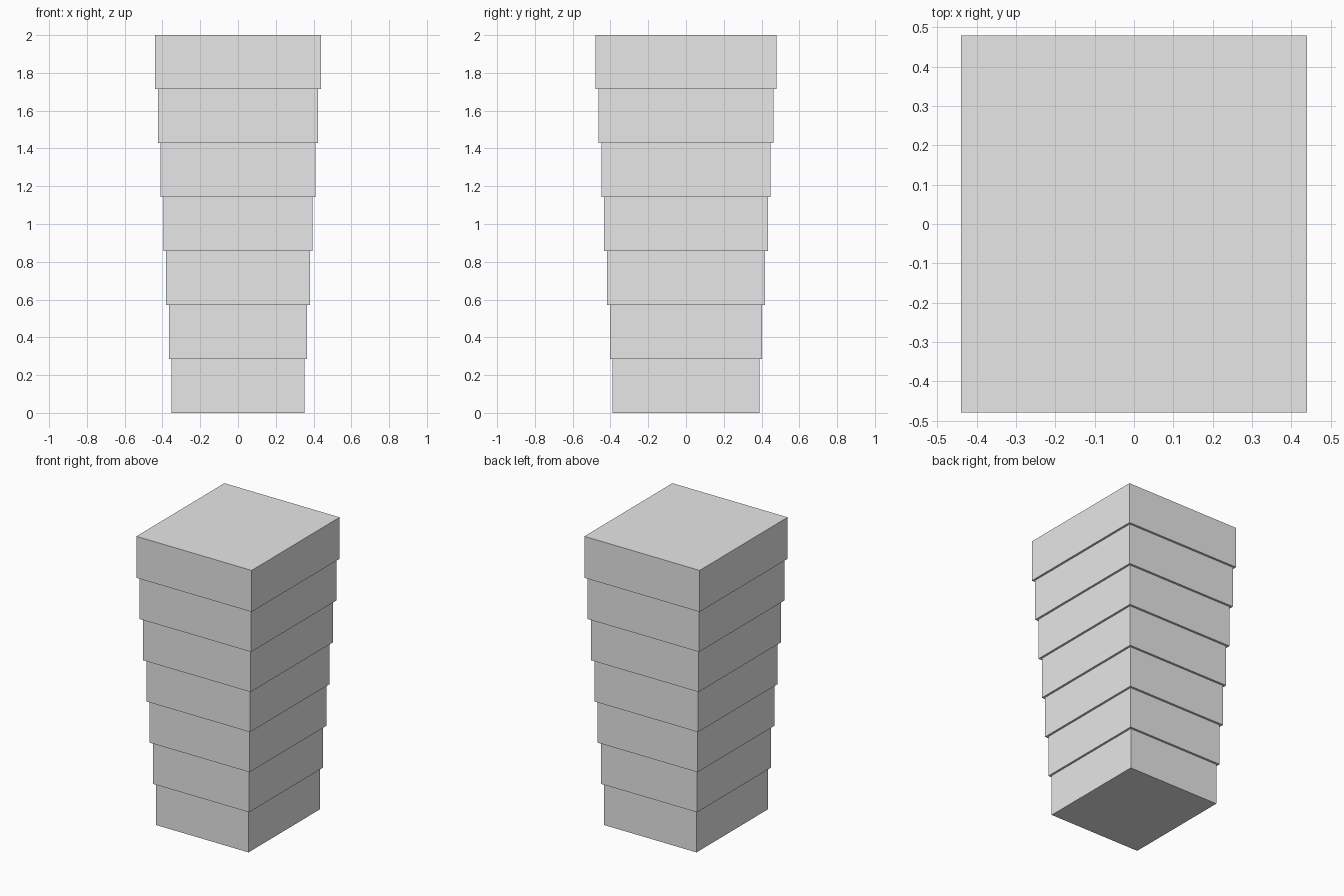
import bpy

if "Cube" in bpy.data.objects:
    bpy.data.objects.remove(bpy.data.objects["Cube"])

# Plain grey for the whole stack
grey = bpy.data.materials.new("light_grey")
grey.diffuse_color = (0.8, 0.8, 0.8, 1.0)
grey.use_nodes = True
grey.node_tree.nodes["Principled BSDF"].inputs["Base Color"].default_value = grey.diffuse_color

COUNT = 7
HEIGHT = 2.0 / COUNT
BOTTOM = (0.704, 0.776)   # width, depth of the lowest block
TOP = (0.878, 0.958)      # width, depth of the highest block


def add_block(name, width, depth, z):
    bpy.ops.mesh.primitive_cube_add(size=1, location=(0, 0, z + HEIGHT / 2))
    block = bpy.context.object
    block.name = name
    block.scale = (width, depth, HEIGHT)
    bpy.ops.object.transform_apply(location=False, rotation=False, scale=True)
    block.data.materials.append(grey)


# Stacked blocks, each slightly wider than the one below
for i in range(COUNT):
    t = i / (COUNT - 1)
    width, depth = (a + (b - a) * t for a, b in zip(BOTTOM, TOP))
    add_block(f"tier_{i + 1}", width, depth, i * HEIGHT)
